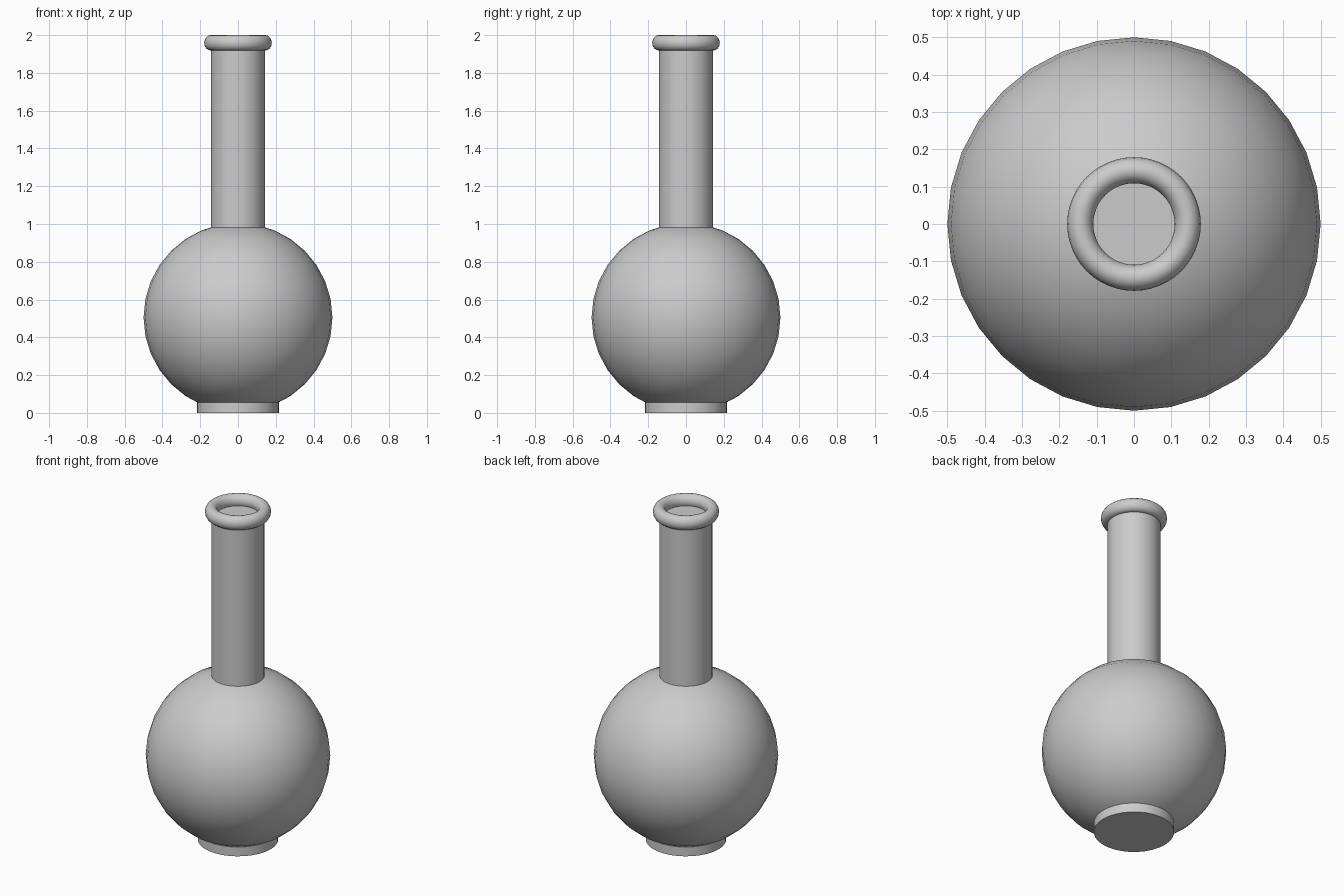
import bpy, math

if "Cube" in bpy.data.objects:
    bpy.data.objects.remove(bpy.data.objects["Cube"])


def finish(name):
    ob = bpy.context.object
    ob.name = name
    bpy.ops.object.shade_smooth_by_angle(angle=math.radians(40))
    return ob


def cylinder(name, radius, z0, z1, cap='NGON'):
    bpy.ops.mesh.primitive_cylinder_add(vertices=32, radius=radius, depth=z1 - z0,
                                        end_fill_type=cap, location=(0, 0, (z0 + z1) / 2))
    return finish(name)


# round body
bpy.ops.mesh.primitive_uv_sphere_add(segments=32, ring_count=16, radius=0.5,
                                     location=(0, 0, 0.505))
finish("bulb")

# long straight neck
cylinder("neck", 0.144, 0.92, 1.94)

# rolled rim around the mouth
bpy.ops.mesh.primitive_torus_add(major_segments=48, minor_segments=16, major_radius=0.144,
                                 minor_radius=0.035, location=(0, 0, 1.959))
bpy.context.object.scale.z = 0.041 / 0.035
bpy.ops.object.transform_apply(location=False, rotation=False, scale=True)
finish("rim")

# flat foot
cylinder("foot", 0.218, 0.0, 0.055)
